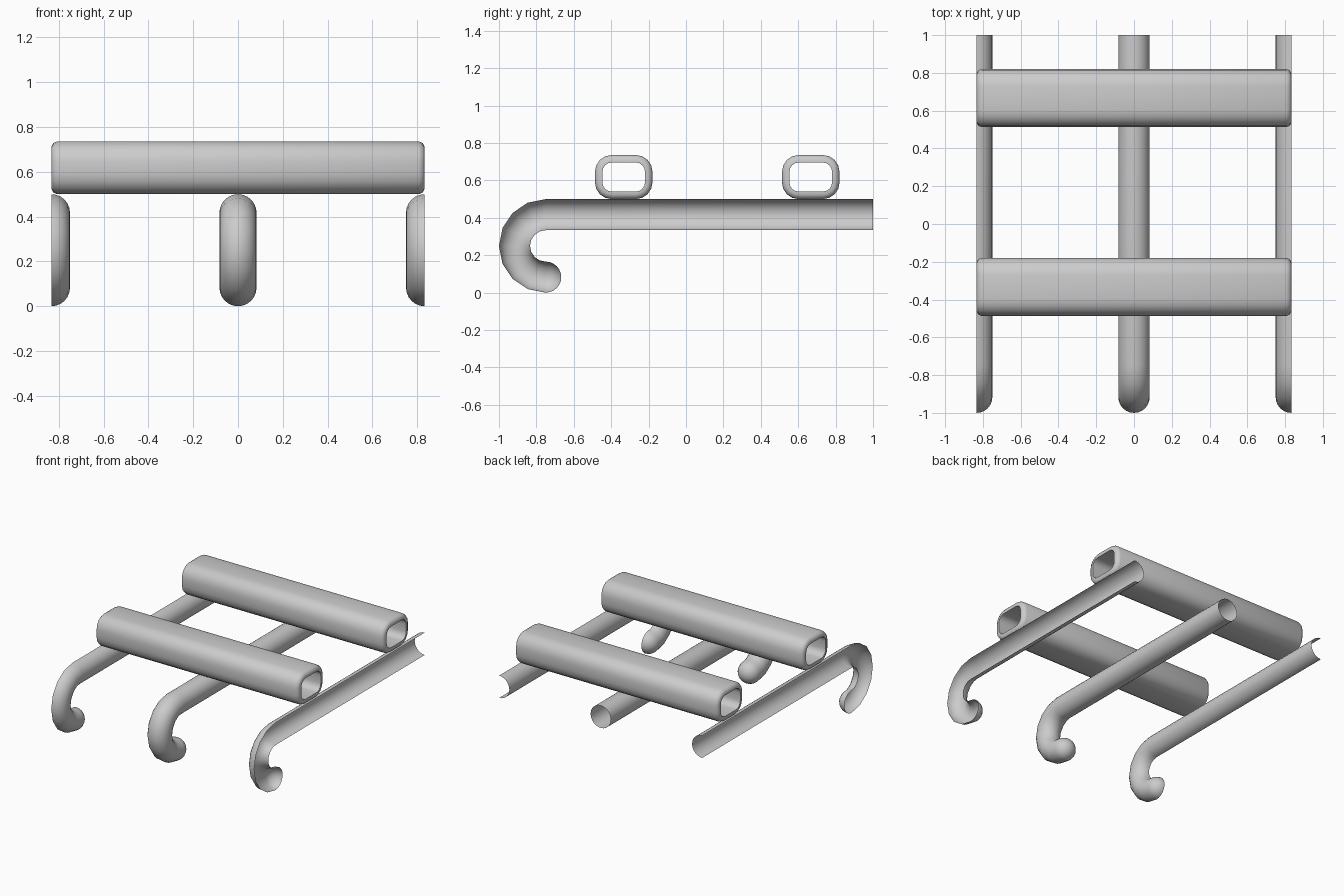
import bpy, bmesh
from math import sin, cos, pi, radians

if "Cube" in bpy.data.objects:
    bpy.data.objects.remove(bpy.data.objects["Cube"])

R = 0.083        # pipe radius
BEND = 0.167     # hook bend radius
HALF_X = 0.833


def finish(name, rings, close_ring, close_loop=False):
    """Skin a list of point rings into a smooth-shaded object."""
    bm = bmesh.new()
    vs = [[bm.verts.new(p) for p in ring] for ring in rings]
    n = len(vs[0])
    pairs = list(zip(vs, vs[1:])) + ([(vs[-1], vs[0])] if close_loop else [])
    for a, b in pairs:
        for i in range(n if close_ring else n - 1):
            j = (i + 1) % n
            bm.faces.new((a[i], a[j], b[j], b[i]))
    bmesh.ops.remove_doubles(bm, verts=bm.verts, dist=1e-5)
    bmesh.ops.recalc_face_normals(bm, faces=bm.faces)
    me = bpy.data.meshes.new(name)
    bm.to_mesh(me)
    bm.free()
    ob = bpy.data.objects.new(name, me)
    bpy.context.collection.objects.link(ob)
    bpy.ops.object.select_all(action='DESELECT')
    bpy.context.view_layer.objects.active = ob
    ob.select_set(True)
    bpy.ops.object.shade_smooth_by_angle(angle=radians(40))
    return ob


def hook_pipe(name, x, start, sweep):
    """Pipe with hooked front and round tip; sweep < 2*pi leaves an open half shell."""
    full = sweep > 6
    n = 24 if full else 12
    angs = [start + sweep * i / n for i in range(n if full else n + 1)]
    # path stations: y, z, normal y, normal z, radius
    path = [(1.0, 0.25 + BEND, 0, 1, R)]
    for i in range(9):
        t = pi * i / 8
        path.append((-0.75 - BEND * sin(t), 0.25 + BEND * cos(t), -sin(t), cos(t), R))
    for i in range(1, 7):
        t = pi / 2 * i / 6
        path.append((-0.75 + R * sin(t), 0.25 - BEND, 0, -1, R * cos(t)))
    rings = [[(x + r * cos(a), y + r * sin(a) * ny, z + r * sin(a) * nz) for a in angs]
             for y, z, ny, nz, r in path]
    return finish(name, rings, full)


def slat(name, y):
    """Hollow rounded-rectangle tube with softened ends."""
    hw, hh, rad, zc = 0.154, 0.118, 0.09, 0.618
    end = [(HALF_X, 0.04), (HALF_X, 0.024), (HALF_X - 0.008, 0.008), (HALF_X - 0.026, 0.0)]
    stations = end + [(-x, d) for x, d in reversed(end)]
    rings = []
    for x, d in stations:
        ring = []
        for k, (sy, sz) in enumerate([(1, 1), (-1, 1), (-1, -1), (1, -1)]):
            for i in range(5):
                a = pi / 2 * (k + i / 4)
                ring.append((x, y + sy * (hw - rad) + (rad - d) * cos(a),
                             zc + sz * (hh - rad) + (rad - d) * sin(a)))
        rings.append(ring)
    return finish(name, rings, True, close_loop=True)


# Hooked rails: full one in the middle, half shells at the cut sides
hook_pipe("middle_hook_rail", 0, 0, 2 * pi)
hook_pipe("left_half_hook_rail", -HALF_X, -pi / 2, pi)
hook_pipe("right_half_hook_rail", HALF_X, pi / 2, pi)

# Cross tubes
slat("front_cross_tube", -0.333)
slat("back_cross_tube", 0.667)
